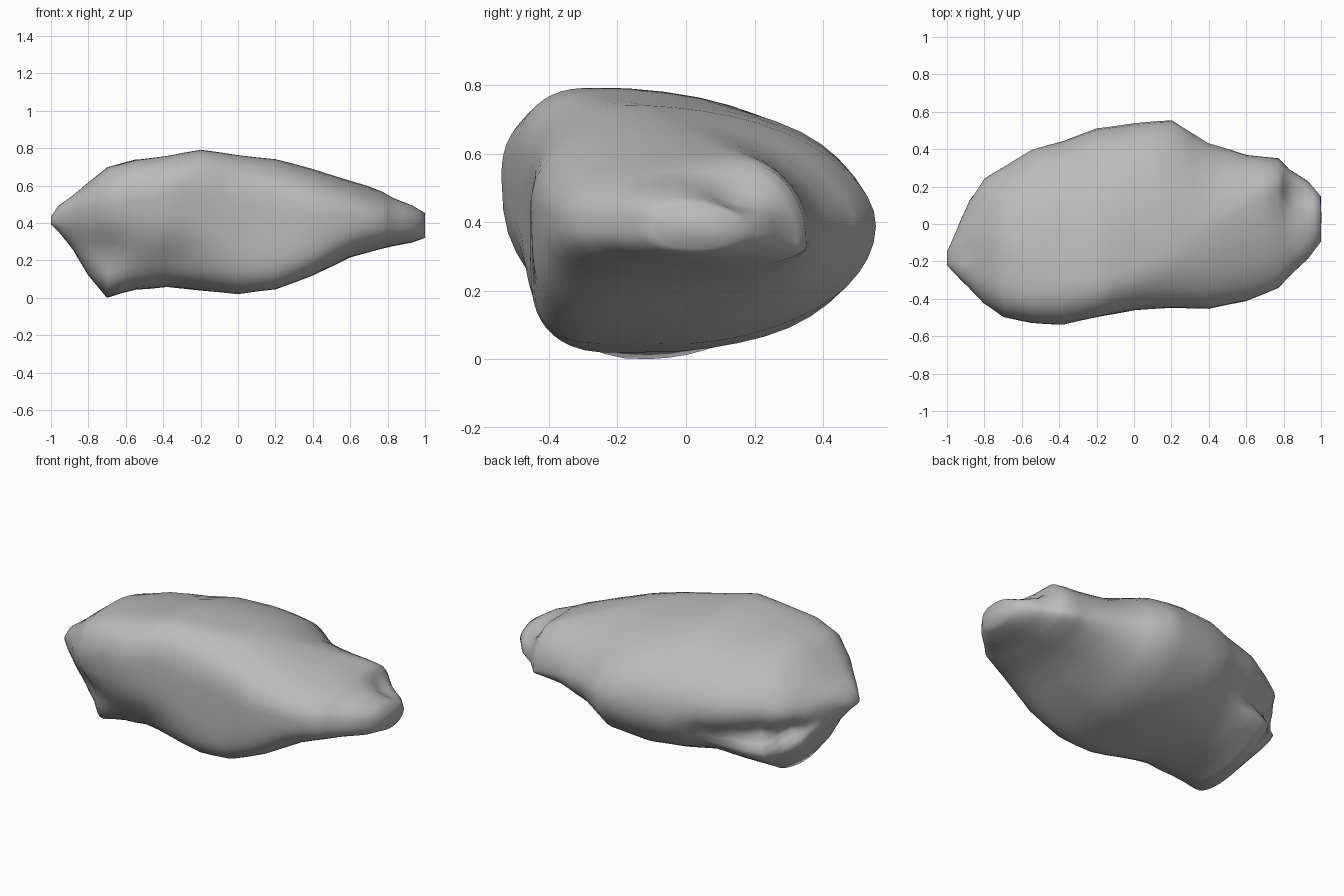
import bpy
import bmesh
import math
from mathutils import Vector, noise

default_cube = bpy.data.objects.get("Cube")
if default_cube:
    bpy.data.objects.remove(default_cube, do_unlink=True)

# Stone colour
stone = bpy.data.materials.new("grey stone")
stone.use_nodes = True
stone_colour = (0.5, 0.5, 0.5, 1)
stone.diffuse_color = stone_colour
stone.node_tree.nodes["Principled BSDF"].inputs["Base Color"].default_value = stone_colour

# Cross-sections along the length of the boulder:
# x, front y, back y, bottom z, top z, ridge y, keel y, front bulge z, back bulge z
SECTIONS = [
    (-1, -.22, -.15, .4, .44, -.19, -.19, .42, .42),
    (-.96, -.26, -.06, .36, .5, -.19, -.17, .43, .43),
    (-.88, -.34, .13, .26, .56, -.2, -.1, .46, .4),
    (-.8, -.43, .25, .13, .63, -.22, -.1, .48, .4),
    (-.7, -.5, .31, .01, .71, -.26, -.11, .5, .4),
    (-.55, -.53, .4, .05, .75, -.3, -.1, .53, .4),
    (-.38, -.54, .45, .07, .765, -.3, -.1, .54, .4),
    (-.2, -.5, .51, .05, .8, -.3, -.1, .54, .4),
    (0, -.46, .54, .03, .775, -.22, -.1, .5, .4),
    (.2, -.45, .55, .055, .748, -.12, -.08, .47, .4),
    (.4, -.45, .43, .13, .7, -.03, -.07, .45, .39),
    (.6, -.41, .37, .225, .635, .08, -.03, .44, .37),
    (.77, -.34, .35, .27, .585, .17, .02, .41, .34),
    (.83, -.28, .29, .285, .55, .08, .03, .4, .36),
    (.93, -.19, .23, .305, .505, 0, .03, .4, .38),
    (1, -.1, .15, .33, .465, .02, .03, .4, .4),
]

# Local dents and bulges: centre, radius, push
DENTS = [
    ((-.7, -.43, .24), .15, (.02, .08, .02)),
    ((-.35, -.48, .2), .15, (0, .04, 0)),
    # ledge behind the narrow tip
    ((.87, .14, .5), .09, (-.02, 0, -.05)),
    # groove under the back overhang
    ((-.83, .2, .31), .08, (.07, -.07, 0)),
    ((-.68, .3, .31), .08, (.05, -.08, 0)),
    ((-.54, .37, .3), .08, (.03, -.07, 0)),
    ((-.38, .42, .29), .08, (.01, -.05, 0)),
    # lip below the groove
    ((-.84, .12, .24), .09, (-.04, .05, .01)),
    ((-.66, .25, .18), .11, (-.02, .05, .02)),
]
STEPS = 12


def swell(x, centre, width):
    return math.exp(-((x - centre) / width) ** 2)


def quarter_arc(start, corner, end, power):
    """Rounded corner from start to end; a higher power gives a squarer bulge."""
    start, corner, end = Vector(start), Vector(corner), Vector(end)
    centre = start + end - corner
    for step in range(STEPS):
        angle = step / STEPS * math.pi / 2
        a = math.cos(angle) ** (2 / power)
        b = math.sin(angle) ** (2 / power)
        yield centre + (start - centre) * a + (end - centre) * b


def section_outline(x, front, back, low, high, ridge, keel, front_z, back_z):
    f, t = (front, front_z), (ridge, high)
    b, k = (back, back_z), (keel, low)
    # square front foot, and a flatter back slope towards the tip
    foot_power = 2.4 + 2.8 * swell(x, .2, .33)
    slope_power = 2.2 - .55 * swell(x, .42, .25)
    yield from quarter_arc(f, (front, high), t, 2.4)
    yield from quarter_arc(t, (back, high), b, slope_power)
    yield from quarter_arc(b, (back, low), k, 2.1)
    yield from quarter_arc(k, (front, low), f, foot_power)


def weathered(point):
    """Apply the dents and a slight unevenness."""
    moved = point.copy()
    for centre, radius, push in DENTS:
        distance = (point - Vector(centre)).length / radius
        moved += Vector(push) * math.exp(-distance * distance)
    return moved + noise.noise_vector(point * 5) * .006


# Add a halfway section between neighbours
stations = [SECTIONS[0]]
for near, far in zip(SECTIONS, SECTIONS[1:]):
    stations += [tuple((a + b) / 2 for a, b in zip(near, far)), far]

# Boulder skin: bridge neighbouring rings and close both ends
bm = bmesh.new()
rings = []
for station in stations:
    rings.append([bm.verts.new(weathered(Vector((station[0], p.x, p.y))))
                  for p in section_outline(*station)])
count = len(rings[0])
for near, far in zip(rings, rings[1:]):
    for i in range(count):
        j = (i + 1) % count
        bm.faces.new((near[i], near[j], far[j], far[i]))
bm.faces.new(rings[0])
bm.faces.new(rings[-1])
bmesh.ops.recalc_face_normals(bm, faces=bm.faces)

# Rest the boulder on the ground
lowest = min(v.co.z for v in bm.verts)
bmesh.ops.translate(bm, verts=bm.verts, vec=(0, 0, -lowest))

mesh = bpy.data.meshes.new("boulder")
bm.to_mesh(mesh)
bm.free()
mesh.materials.append(stone)
boulder = bpy.data.objects.new("boulder", mesh)
bpy.context.collection.objects.link(boulder)
bpy.context.view_layer.objects.active = boulder
boulder.select_set(True)
bpy.ops.object.shade_smooth_by_angle(angle=math.radians(75))
